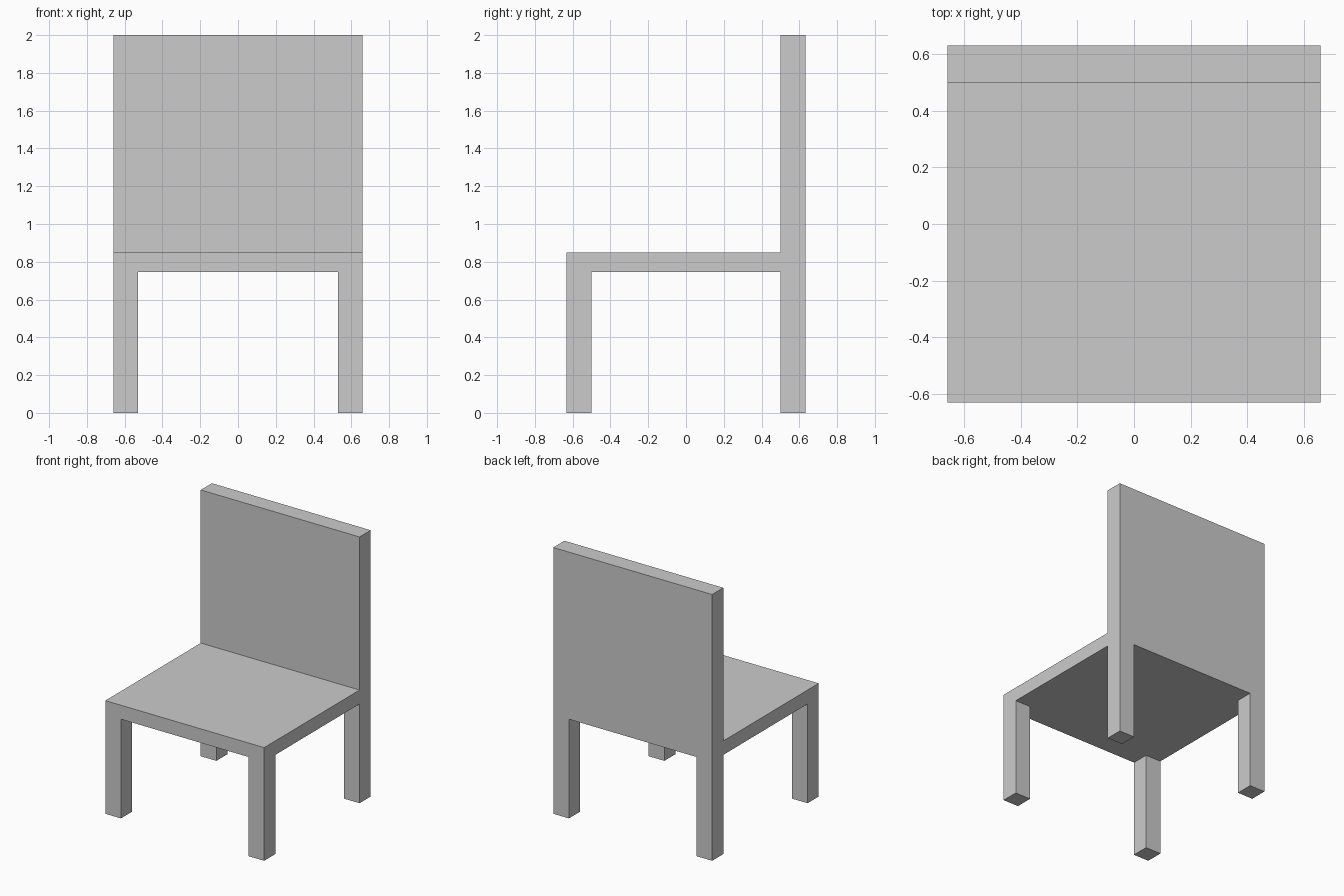
import bpy
import bmesh
from mathutils import Vector

if "Cube" in bpy.data.objects:
    bpy.data.objects.remove(bpy.data.objects["Cube"])

HALF_W, HALF_D = 0.66, 0.632          # overall half width and depth
SEAT_BOTTOM, SEAT_TOP, TOP = 0.745, 0.85, 2.0
LEG_X, LEG_Y = 0.53, 0.50             # inner faces of the legs


def box(name, lo, hi):
    """Axis-aligned box between two corners."""
    lo, hi = Vector(lo), Vector(hi)
    bm = bmesh.new()
    bmesh.ops.create_cube(bm, size=1.0)
    bmesh.ops.scale(bm, vec=hi - lo, verts=bm.verts)
    bmesh.ops.translate(bm, vec=(lo + hi) / 2, verts=bm.verts)
    mesh = bpy.data.meshes.new(name)
    bm.to_mesh(mesh)
    bm.free()
    obj = bpy.data.objects.new(name, mesh)
    bpy.context.collection.objects.link(obj)
    return obj


# Seat slab, meeting the front face of the backrest
box("seat", (-HALF_W, -HALF_D, SEAT_BOTTOM), (HALF_W, LEG_Y, SEAT_TOP))

# Backrest panel, rising from the rear legs
box("backrest", (-HALF_W, LEG_Y, SEAT_BOTTOM), (HALF_W, HALF_D, TOP))

# Leg pairs: the right leg is modelled, the left one mirrored
for name, y0, y1 in (("front_legs", -HALF_D, -LEG_Y), ("rear_legs", LEG_Y, HALF_D)):
    legs = box(name, (LEG_X, y0, 0), (HALF_W, y1, SEAT_BOTTOM))
    legs.modifiers.new("mirror", 'MIRROR').use_axis = (True, False, False)
